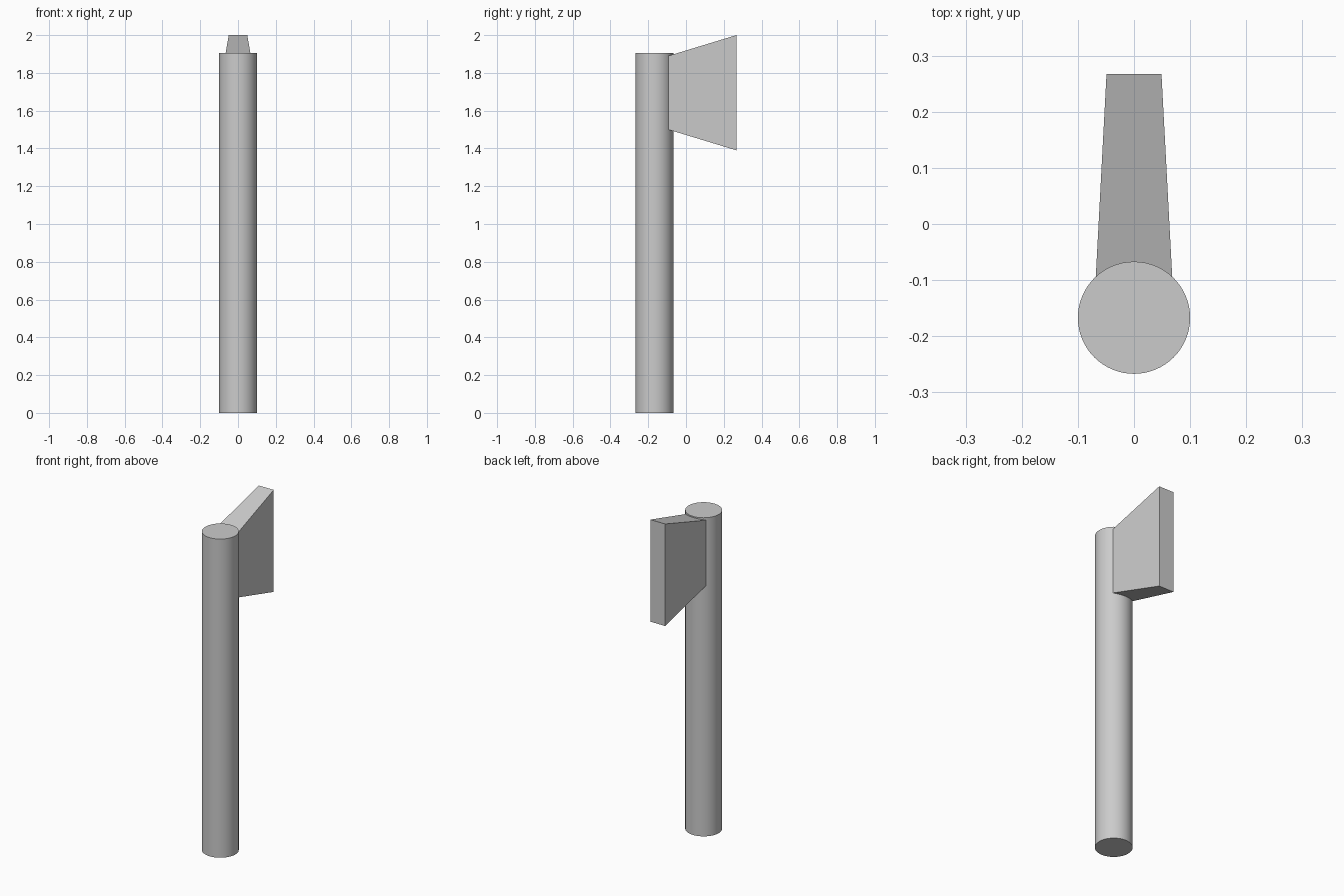
import bpy, bmesh

if "Cube" in bpy.data.objects:
    bpy.data.objects.remove(bpy.data.objects["Cube"])

HANDLE_Y = -0.167

# Round handle
bpy.ops.mesh.primitive_cylinder_add(vertices=64, radius=0.1, depth=1.905,
                                    location=(0, HANDLE_Y, 1.905 / 2))
handle = bpy.context.object
handle.name = "handle"
bpy.ops.object.shade_smooth_by_angle()


def section(bm, y, half_width, z_low, z_high):
    """Rectangular cross-section of the head at a given y."""
    return [bm.verts.new((x, y, z)) for x, z in (
        (-half_width, z_low), (half_width, z_low),
        (half_width, z_high), (-half_width, z_high))]


# Flared axe head, its narrow end sunk into the handle
bm = bmesh.new()
inner = section(bm, -0.13, 0.07, 1.511, 1.879)
outer = section(bm, 0.267, 0.049, 1.39, 2.0)
bm.faces.new(inner)
bm.faces.new(outer)
for i in range(4):
    j = (i + 1) % 4
    bm.faces.new((inner[i], inner[j], outer[j], outer[i]))
bmesh.ops.recalc_face_normals(bm, faces=bm.faces)
mesh = bpy.data.meshes.new("axe_head")
bm.to_mesh(mesh)
bm.free()
head = bpy.data.objects.new("axe_head", mesh)
bpy.context.collection.objects.link(head)
